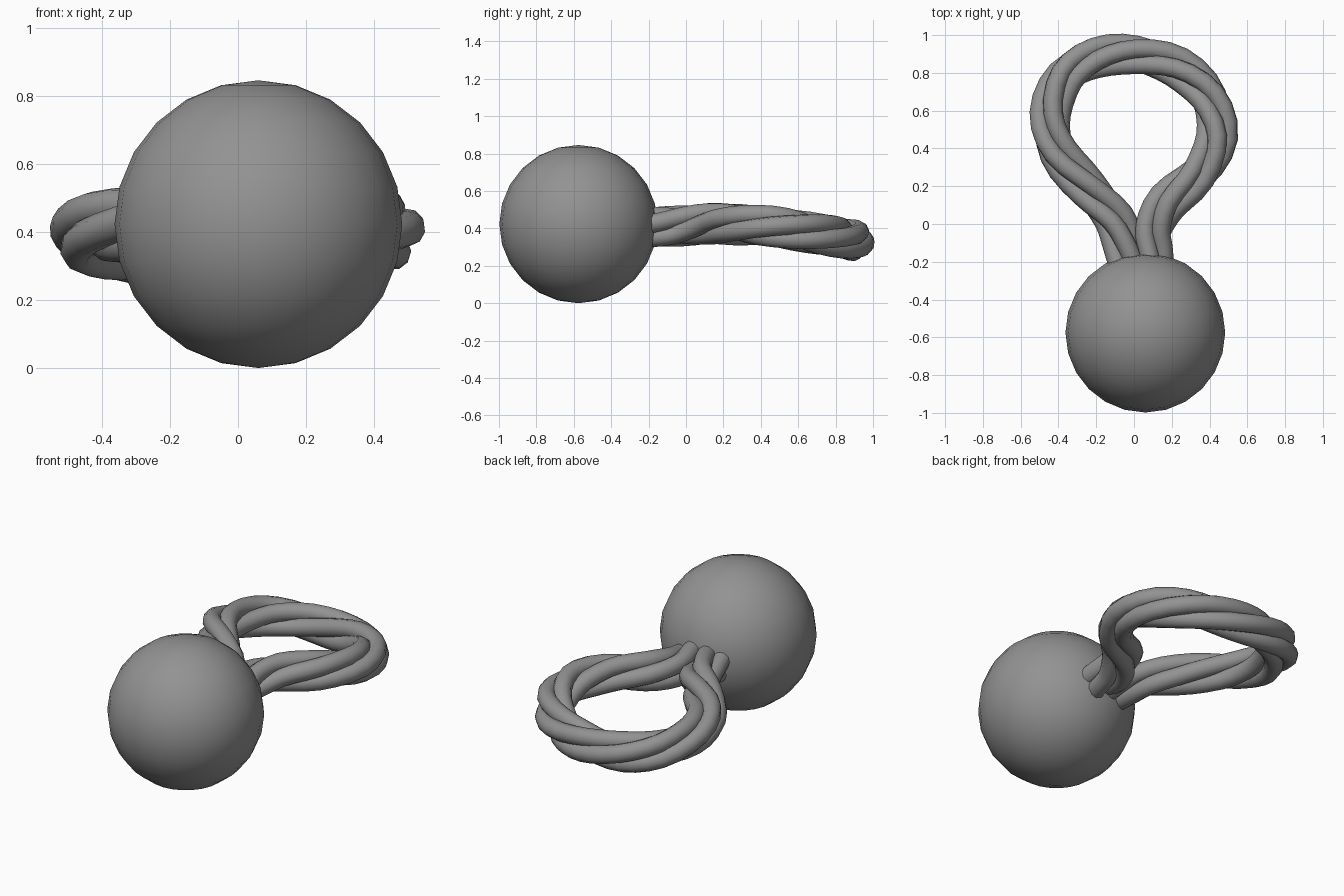
import bpy
import math
from mathutils import Vector

if "Cube" in bpy.data.objects:
    bpy.data.objects.remove(bpy.data.objects["Cube"])

# Dark grey for every part
grey = bpy.data.materials.new("dark_grey")
grey.diffuse_color = (0.29, 0.29, 0.29, 1)
grey.use_nodes = True
grey.node_tree.nodes["Principled BSDF"].inputs["Base Color"].default_value = grey.diffuse_color

# Ball at the front
bpy.ops.mesh.primitive_uv_sphere_add(segments=24, ring_count=12, radius=0.423,
                                     location=(0.06, -0.575, 0.423))
ball = bpy.context.object
ball.name = "ball"
ball.data.materials.append(grey)
bpy.ops.object.shade_smooth()

# Centre line of the rope loop, from the ball, clockwise, back to the ball
path = [Vector(p) for p in [
    (-0.03, -0.26, 0.41), (-0.05, -0.13, 0.41), (-0.105, 0.03, 0.415),
    (-0.245, 0.19, 0.42), (-0.40, 0.38, 0.415), (-0.445, 0.58, 0.39),
    (-0.365, 0.78, 0.36), (-0.20, 0.88, 0.34), (0.01, 0.895, 0.335),
    (0.23, 0.83, 0.35), (0.395, 0.67, 0.38), (0.44, 0.46, 0.41),
    (0.34, 0.26, 0.425), (0.18, 0.12, 0.425), (0.105, -0.02, 0.415),
    (0.10, -0.14, 0.41), (0.10, -0.26, 0.41)]]

STRANDS = 4
TURNS = 1.88
OFFSET = 0.06
RADIUS = 0.052
STEPS = 3


def smooth_path(points, steps):
    """Catmull-Rom interpolation through the points."""
    ext = [2 * points[0] - points[1]] + points + [2 * points[-1] - points[-2]]
    out = []
    for a, b, c, d in zip(ext, ext[1:], ext[2:], ext[3:]):
        for i in range(steps):
            t = i / steps
            out.append(0.5 * (2 * b + (c - a) * t + (2 * a - 5 * b + 4 * c - d) * t * t
                              + (3 * b - a - 3 * c + d) * t ** 3))
    out.append(points[-1].copy())
    return out


centre = smooth_path(path, STEPS)
lengths = [0.0]
for p, q in zip(centre, centre[1:]):
    lengths.append(lengths[-1] + (q - p).length)


def add_strand(index):
    """One strand winding round the centre line."""
    curve = bpy.data.curves.new(f"rope_strand_{index + 1}", 'CURVE')
    curve.dimensions = '3D'
    curve.bevel_depth = RADIUS
    curve.bevel_resolution = 3
    curve.use_fill_caps = True
    curve.materials.append(grey)
    spline = curve.splines.new('POLY')
    spline.points.add(len(centre) - 1)
    last = len(centre) - 1
    for i, p in enumerate(centre):
        tangent = (centre[min(i + 1, last)] - centre[max(i - 1, 0)]).normalized()
        side = Vector((0, 0, 1)).cross(tangent).normalized()
        up = tangent.cross(side)
        angle = 2 * math.pi * (TURNS * lengths[i] / lengths[-1] + (index + 0.5) / STRANDS)
        pos = p + OFFSET * (math.cos(angle) * up + math.sin(angle) * side)
        spline.points[i].co = (*pos, 1)
    spline.use_smooth = True
    obj = bpy.data.objects.new(f"rope_strand_{index + 1}", curve)
    bpy.context.collection.objects.link(obj)


# Twisted rope
for s in range(STRANDS):
    add_strand(s)
